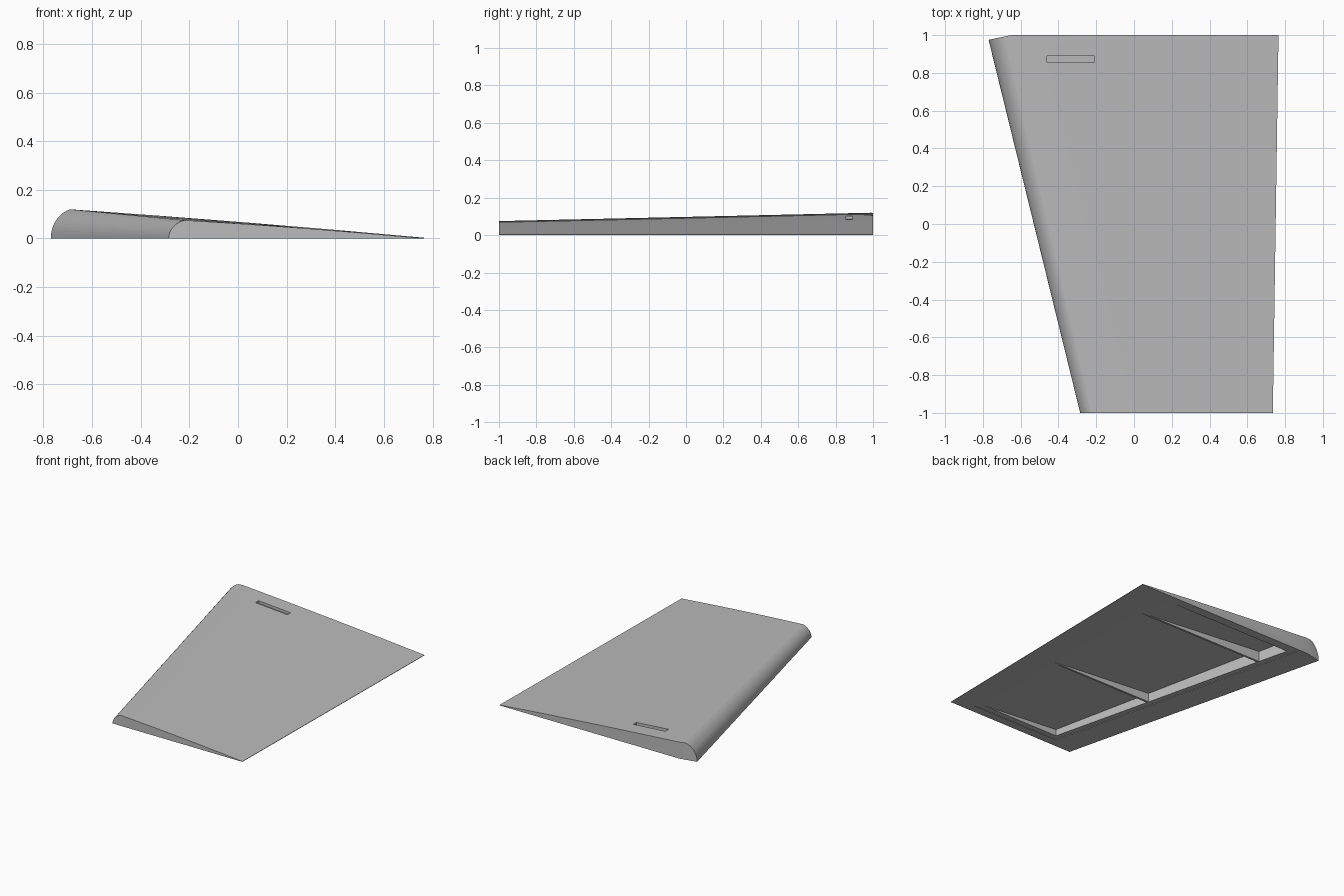
import bpy
import bmesh
import math

cube = bpy.data.objects.get("Cube")
if cube:
    bpy.data.objects.remove(cube, do_unlink=True)

grey = bpy.data.materials.new("plain_grey")
grey.use_nodes = True
grey.diffuse_color = (0.5, 0.5, 0.5, 1)
grey.node_tree.nodes["Principled BSDF"].inputs["Base Color"].default_value = (0.5, 0.5, 0.5, 1)

EDGE = 0.003      # trailing edge thickness
BULGE = 0.004     # slight camber of the upper skin


def span(tip, root, y):
    return tip + (root - tip) * (y + 1) / 2


def leading(y):
    return span(-0.285, -0.776, y)


def crest(y):
    return span(-0.22, -0.692, y), span(0.075, 0.12, y)


def trailing(y):
    return span(0.735, 0.765, y)


def skin(x, y):
    """Height of the upper skin, without camber."""
    px, pz = crest(y)
    return pz + (EDGE - pz) * (x - px) / (trailing(y) - px)


def section(y, steps=9):
    """Rounded nose, cambered top, thin tail, flat underside."""
    lx, (px, pz), tx = leading(y), crest(y), trailing(y)
    end = math.radians(75)
    pts = []
    for i in range(steps + 1):
        a = end * i / steps
        pts.append((lx + (px - lx) * (1 - math.cos(a)) / (1 - math.cos(end)),
                    pz * math.sin(a) / math.sin(end)))
    for t in (0.25, 0.5, 0.75):
        x = px + (tx - px) * t
        pts.append((x, skin(x, y) + BULGE * 4 * t * (1 - t)))
    return pts + [(tx, EDGE), (tx, 0)]


def loft(name, rings):
    bm = bmesh.new()
    a, b = [[bm.verts.new(p) for p in ring] for ring in rings]
    n = len(a)
    for i in range(n):
        j = (i + 1) % n
        bm.faces.new((a[i], a[j], b[j], b[i]))
    bm.faces.new(a)
    bm.faces.new(b)
    bmesh.ops.recalc_face_normals(bm, faces=bm.faces)
    mesh = bpy.data.meshes.new(name)
    bm.to_mesh(mesh)
    bm.free()
    mesh.materials.append(grey)
    obj = bpy.data.objects.new(name, mesh)
    bpy.context.collection.objects.link(obj)
    return obj


def carve(target, plan, low, high):
    """Cut a prism with a four-cornered plan between two height rules."""
    cutter = loft("cutter", [[(x, y, h(x, y)) for x, y in plan] for h in (low, high)])
    cutter.hide_render = True
    mod = target.modifiers.new("carve", "BOOLEAN")
    mod.operation = "DIFFERENCE"
    mod.solver = "EXACT"
    mod.object = cutter
    bpy.context.view_layer.objects.active = target
    bpy.ops.object.modifier_apply(modifier=mod.name)
    bpy.data.objects.remove(cutter, do_unlink=True)


def plan(y0, y1, nose, tail):
    return [(leading(y0) + nose, y0), (tail, y0), (tail, y1), (leading(y1) + nose, y1)]


def below(x, y):
    return -0.05


def above(x, y):
    return 0.3


# Wing shell
wing = loft("wing_panel", [[(x, y, z) for x, z in section(y)] for y in (-1, 1)])

# Clipped nose corner at the wide end
carve(wing, [(-0.89, 0.95), (-0.53, 1.025), (-0.53, 1.2), (-0.89, 1.2)], below, above)

# Shallow ledge around the underside opening
carve(wing, plan(-0.94, 0.975, 0.185, 0.58), below, lambda x, y: 0.004)

# Three hollow bays, leaving two ribs between them
for y0, y1, thick in ((-0.9, -0.18, 0.014), (-0.165, 0.695, 0.014), (0.71, 0.93, 0.023)):
    carve(wing, plan(y0, y1, 0.225, 0.54), below,
          lambda x, y, k=thick: skin(x, y) - k)

# Blind slot in the upper skin
carve(wing, [(-0.46, 0.855), (-0.21, 0.855), (-0.21, 0.89), (-0.46, 0.89)],
      lambda x, y: skin(x, y) - 0.016, above)

bpy.ops.object.select_all(action="DESELECT")
wing.select_set(True)
bpy.context.view_layer.objects.active = wing
bpy.ops.object.shade_smooth_by_angle(angle=math.radians(25))
